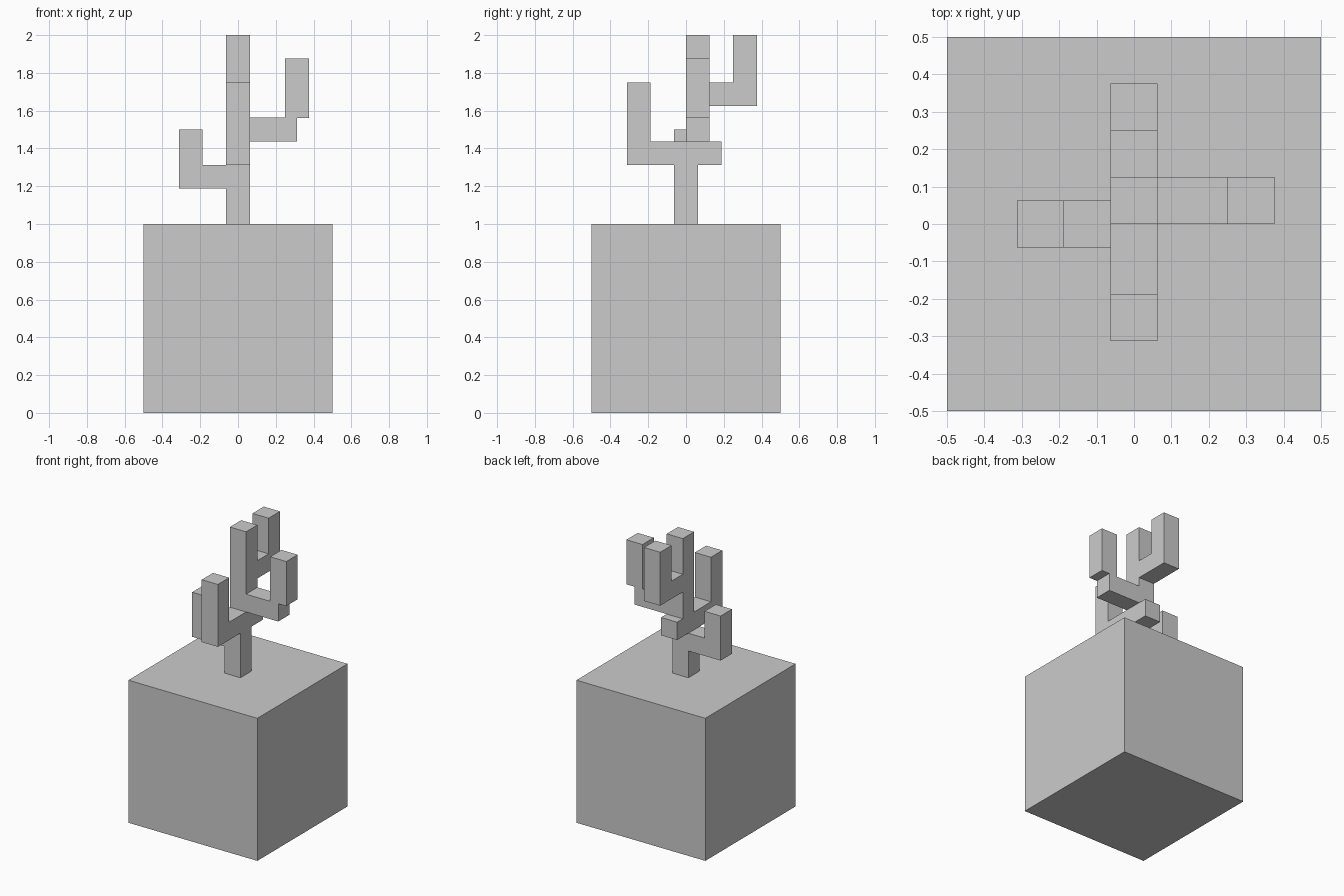
import bpy, bmesh
from mathutils import Vector

if "Cube" in bpy.data.objects:
    bpy.data.objects.remove(bpy.data.objects["Cube"])

U = 1 / 16  # the model sits on a 16-step block grid


def box(name, x, y, z):
    """Box from (min, max) ranges given in grid steps."""
    lo, hi = (Vector(c) * U for c in zip(x, y, z))
    bm = bmesh.new()
    bmesh.ops.create_cube(bm, size=1)
    bmesh.ops.scale(bm, vec=hi - lo, verts=bm.verts)
    mesh = bpy.data.meshes.new(name)
    bm.to_mesh(mesh)
    bm.free()
    obj = bpy.data.objects.new(name, mesh)
    obj.location = (lo + hi) / 2
    bpy.context.collection.objects.link(obj)
    return obj


# Base block
box("base_block", (-8, 8), (-8, 8), (0, 16))

# Trunk, offset backwards above the cross branch
box("lower_trunk", (-1, 1), (-1, 1), (16, 21))
box("cross_branch", (-1, 1), (-5, 3), (21, 23))
box("upper_trunk", (-1, 1), (0, 2), (23, 32))

# Front upright on the cross branch
box("front_upright", (-1, 1), (-5, -3), (23, 28))

# Left branch
box("left_branch", (-5, -1), (-1, 1), (19, 21))
box("left_upright", (-5, -3), (-1, 1), (21, 24))

# Right branch, upright overhangs its end
box("right_branch", (1, 5), (0, 2), (23, 25))
box("right_upright", (4, 6), (0, 2), (25, 30))

# Back branch
box("back_branch", (-1, 1), (2, 6), (26, 28))
box("back_upright", (-1, 1), (4, 6), (28, 32))
